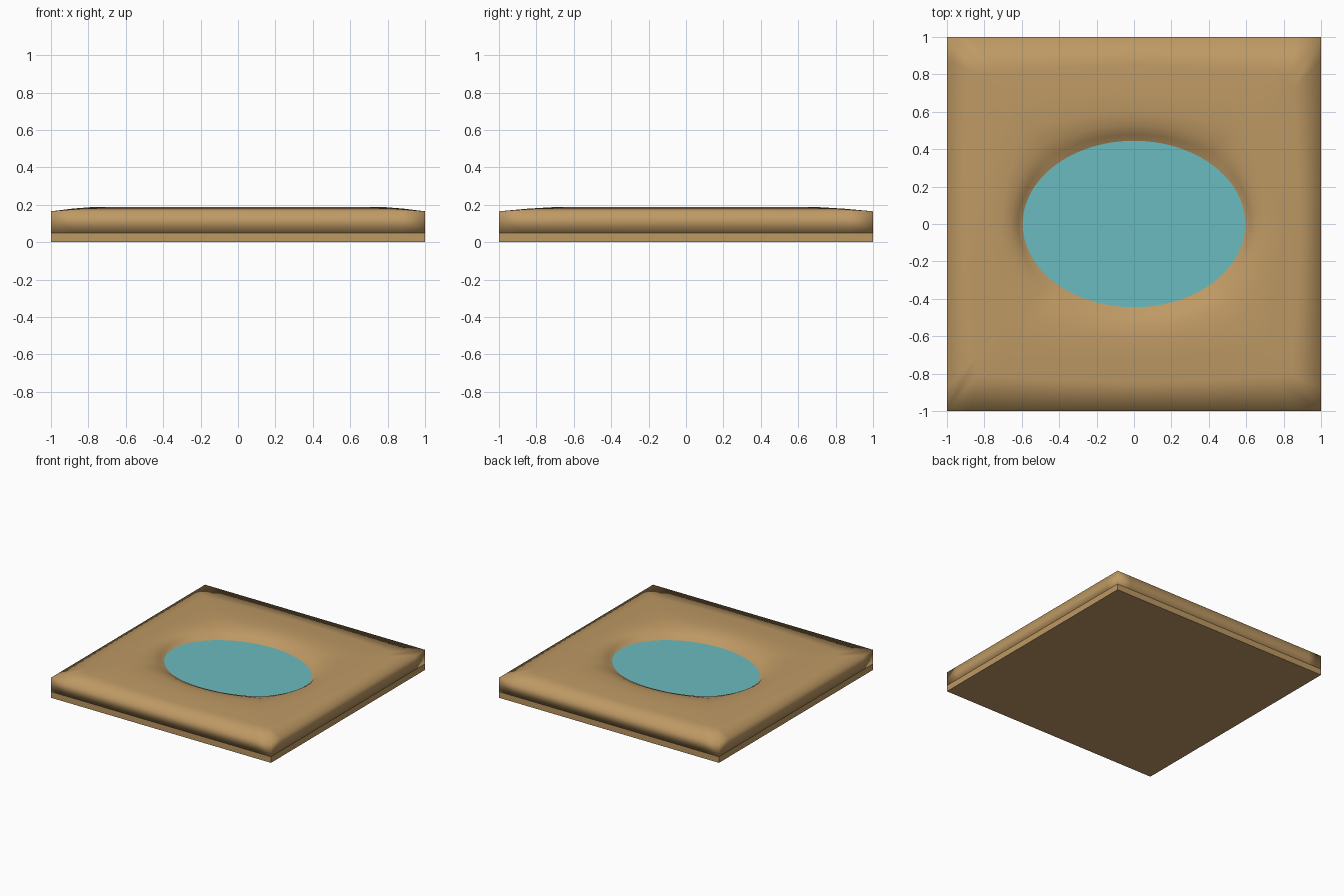
import bpy, bmesh, math

if "Cube" in bpy.data.objects:
    bpy.data.objects.remove(bpy.data.objects["Cube"])

def material(name, srgb):
    m = bpy.data.materials.new(name)
    m.diffuse_color = [((c / 255 + 0.055) / 1.055) ** 2.4 for c in srgb] + [1]
    m.use_nodes = True
    m.node_tree.nodes["Principled BSDF"].inputs["Base Color"].default_value = m.diffuse_color
    return m

EARTH = material("sandy_earth", (190, 153, 100))
WATER = material("pond_water", (107, 187, 192))
A, B, N = 0.595, 0.445, 96
WATER_Z = 0.125

def make(name, bm, mat, smooth):
    bmesh.ops.recalc_face_normals(bm, faces=bm.faces)
    me = bpy.data.meshes.new(name)
    for f in bm.faces:
        f.smooth = smooth
    bm.to_mesh(me)
    bm.free()
    me.materials.append(mat)
    ob = bpy.data.objects.new(name, me)
    bpy.context.collection.objects.link(ob)
    return ob

def ring(bm, u, z, scale=1.0):
    """Loop blending from the pond ellipse (u=0) to the square rim (u=1)."""
    out = []
    for i in range(N):
        t = 2 * math.pi * i / N
        c, s = math.cos(t), math.sin(t)
        m = max(abs(c), abs(s))
        out.append(bm.verts.new((scale * ((1 - u) * A * c + u * c / m),
                                 scale * ((1 - u) * B * s + u * s / m), z)))
    return out

# base slab
bm = bmesh.new()
bmesh.ops.create_cube(bm, size=1)
for v in bm.verts:
    v.co = (v.co.x * 2, v.co.y * 2, (v.co.z + 0.5) * 0.05)
make("base_slab", bm, EARTH, False)

# ground: pond bed, bank, raised shore, falling rim and vertical sides
bm = bmesh.new()
loops = [ring(bm, 0, 0.08, 0.45), ring(bm, 0, 0.1, 0.8)]
for u, z in [(0, WATER_Z), (0.06, 0.152), (0.15, 0.176), (0.28, 0.189),
             (0.48, 0.187), (0.72, 0.179), (1, 0.165), (1, 0.05)]:
    loops.append(ring(bm, u, z))
for lo, hi in zip(loops, loops[1:]):
    for i in range(N):
        j = (i + 1) % N
        bm.faces.new((lo[i], lo[j], hi[j], hi[i]))
bm.faces.new(loops[0])
bm.faces.new(loops[-1])
make("ground", bm, EARTH, True)

# water surface
bm = bmesh.new()
bm.faces.new(ring(bm, 0, WATER_Z + 0.001))
water = make("water", bm, WATER, False)
if water.data.polygons[0].normal.z < 0:
    water.data.flip_normals()
